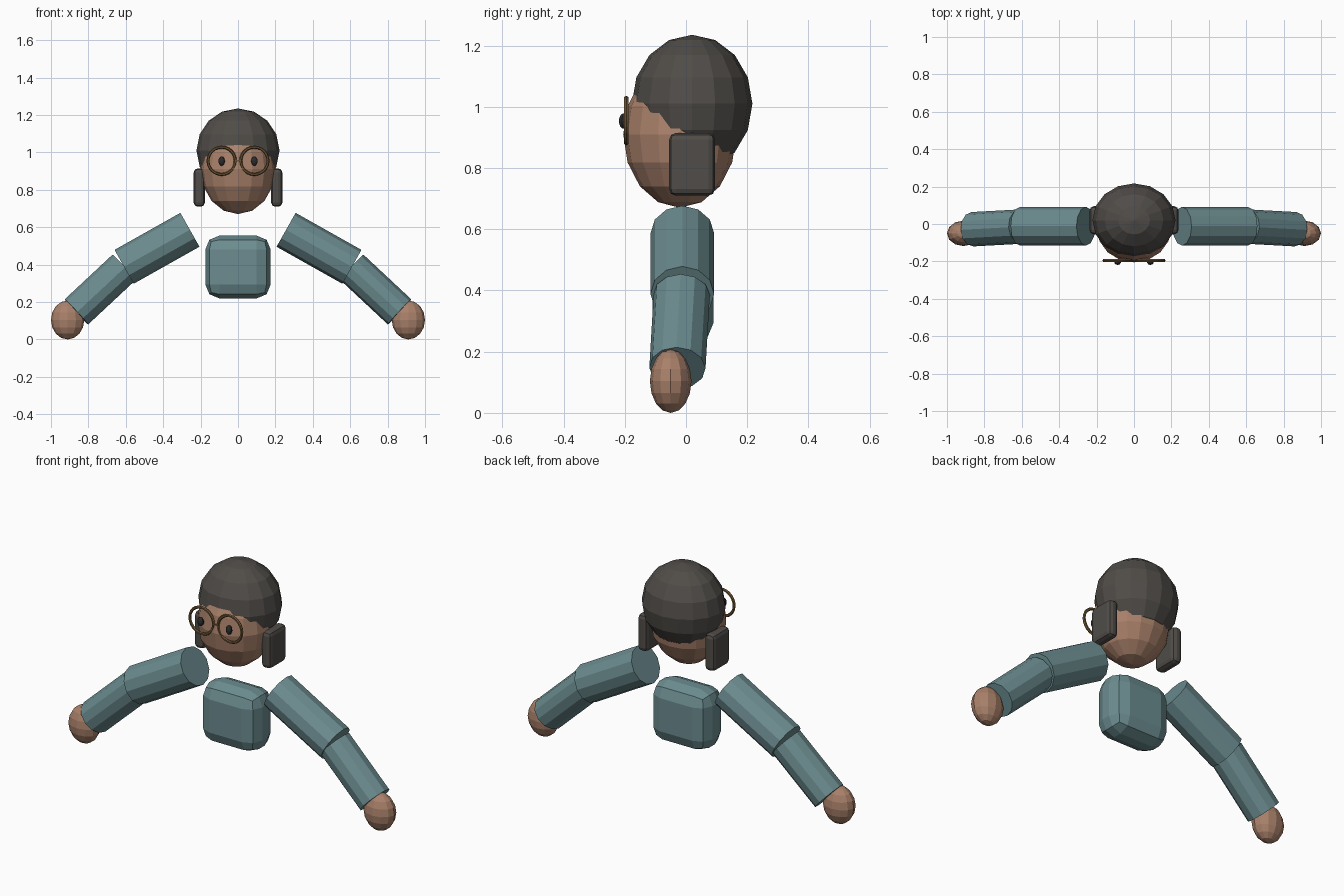
import bpy
import math
from mathutils import Vector

cube = bpy.data.objects.get("Cube")
if cube:
    bpy.data.objects.remove(cube, do_unlink=True)


def material(name, rgb):
    m = bpy.data.materials.new(name)
    m.use_nodes = True
    m.diffuse_color = (*rgb, 1)
    m.node_tree.nodes["Principled BSDF"].inputs["Base Color"].default_value = (*rgb, 1)
    return m


SKIN = material("warm brown skin", (0.40, 0.22, 0.145))
HAIR = material("dark grey hair", (0.08, 0.073, 0.065))
CLOTH = material("dusty teal cloth", (0.15, 0.265, 0.28))
BRASS = material("brass", (0.16, 0.095, 0.035))
EYE = material("black eye", (0.025, 0.025, 0.028))


def finish(name, mat):
    ob = bpy.context.object
    ob.name = name
    ob.data.materials.append(mat)
    return ob


def ball(name, centre, radii, mat, segments=16, rings=8):
    bpy.ops.mesh.primitive_uv_sphere_add(segments=segments, ring_count=rings, location=centre)
    bpy.context.object.scale = radii
    return finish(name, mat)


def block(name, centre, size, bevel, mat):
    bpy.ops.mesh.primitive_cube_add(size=1, location=centre)
    ob = finish(name, mat)
    ob.scale = size
    bpy.ops.object.transform_apply(location=False, rotation=False, scale=True)
    mod = ob.modifiers.new("Rounded edges", 'BEVEL')
    mod.width = bevel
    mod.segments = 2
    return ob


def tube(name, start, end, radius, mat, sides=12):
    a, b = Vector(start), Vector(end)
    bpy.ops.mesh.primitive_cylinder_add(vertices=sides, radius=radius, depth=(b - a).length,
                                        location=(a + b) / 2)
    ob = finish(name, mat)
    ob.rotation_mode = 'QUATERNION'
    ob.rotation_quaternion = (b - a).to_track_quat('Z', 'Y')
    return ob


# Head and hair: two overlapping faceted balls
ball("head", (0, -0.02, 0.91), (0.2, 0.185, 0.24), SKIN)
ball("hair", (0, 0.02, 1.01), (0.222, 0.197, 0.225), HAIR)

# Rounded torso block
block("torso", (0, -0.01, 0.387), (0.35, 0.2, 0.335), 0.075, CLOTH)

for side, s in (("left", 1), ("right", -1)):
    # Side hair lock, eye and lens rim
    block(side + "_hair_lock", (s * 0.207, 0.02, 0.812), (0.06, 0.15, 0.205), 0.022, HAIR)
    ball(side + "_eye", (s * 0.0875, -0.204, 0.953), (0.018, 0.015, 0.025), EYE, 10, 8)
    bpy.ops.mesh.primitive_torus_add(major_segments=24, minor_segments=6, major_radius=0.073,
                                     minor_radius=0.008, location=(s * 0.0875, -0.195, 0.955),
                                     rotation=(math.pi / 2, 0, 0))
    finish(side + "_lens_rim", BRASS)

    # Arm in two straight sleeves with a simple hand
    tube(side + "_upper_arm", (s * 0.257, -0.012, 0.586), (s * 0.609, -0.012, 0.388), 0.104, CLOTH)
    tube(side + "_forearm", (s * 0.608, -0.014, 0.386), (s * 0.864, -0.028, 0.147), 0.092, CLOTH)
    ball(side + "_hand", (s * 0.911, -0.05, 0.104), (0.089, 0.068, 0.104), SKIN, 12, 8)

# Bridge between the rims
tube("glasses_bridge", (-0.018, -0.195, 0.955), (0.018, -0.195, 0.955), 0.006, BRASS, 6)
